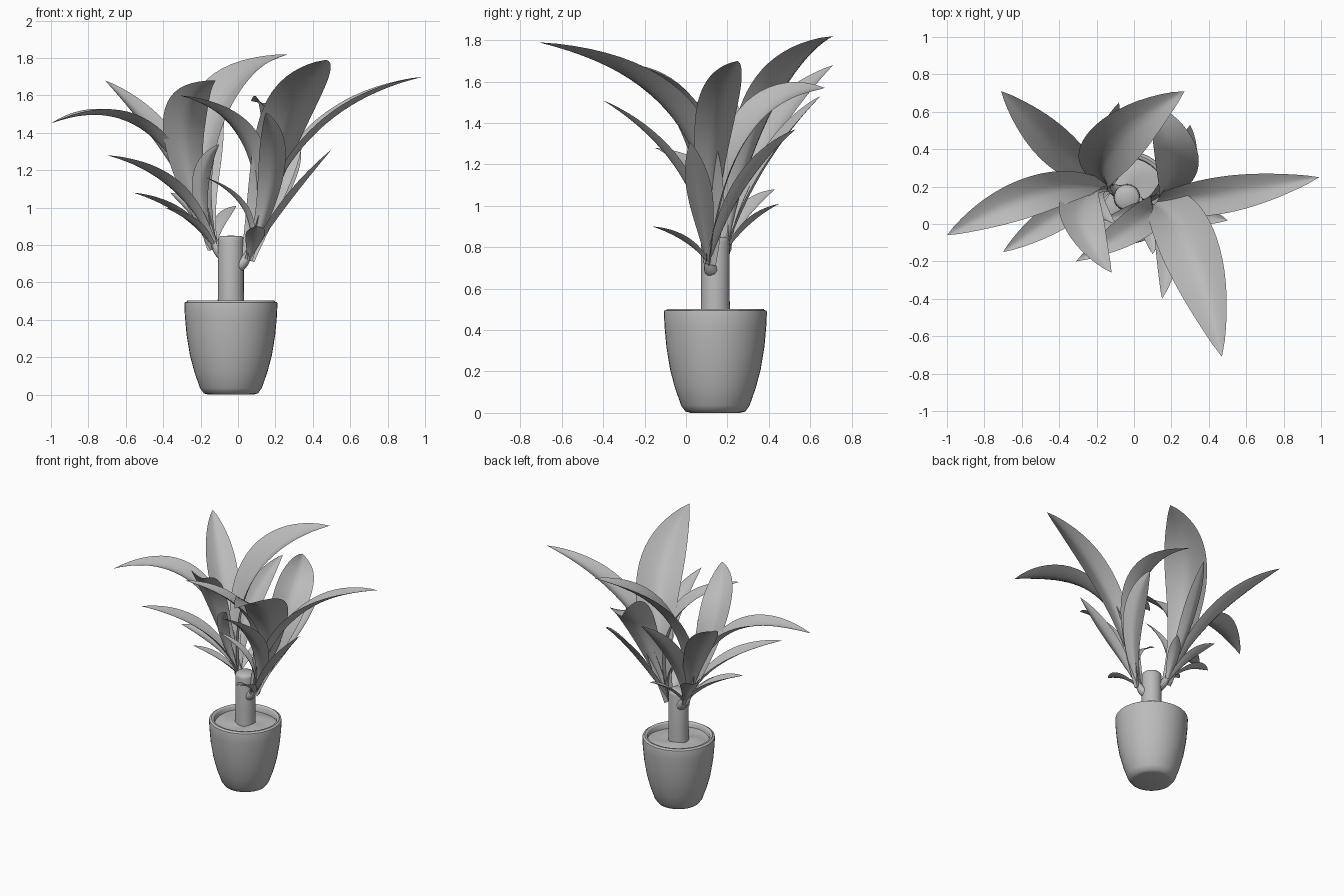
import bpy, bmesh, math
from mathutils import Vector, Matrix

if "Cube" in bpy.data.objects:
    bpy.data.objects.remove(bpy.data.objects["Cube"])

# one flat colour for the whole plant
grey = bpy.data.materials.new("plain grey")
grey.diffuse_color = (0.5, 0.5, 0.5, 1)
grey.use_nodes = True
grey.node_tree.nodes["Principled BSDF"].inputs["Base Color"].default_value = grey.diffuse_color

CX, CY = -0.038, 0.142   # pot and trunk axis


def finish(name, bm, angle=50):
    bmesh.ops.remove_doubles(bm, verts=bm.verts, dist=1e-5)
    me = bpy.data.meshes.new(name)
    bm.to_mesh(me)
    bm.free()
    for p in me.polygons:
        p.use_smooth = True
    me.set_sharp_from_angle(angle=math.radians(angle))
    me.materials.append(grey)
    ob = bpy.data.objects.new(name, me)
    bpy.context.collection.objects.link(ob)
    return ob


def skin(bm, rings, closed):
    rows = [[bm.verts.new(p) for p in ring] for ring in rings]
    for a, b in zip(rows, rows[1:]):
        n = len(a)
        for i in range(n if closed else n - 1):
            j = (i + 1) % n
            bm.faces.new((a[i], a[j], b[j], b[i]))


def lathe(name, profile, n=40, ripple=None):
    bm = bmesh.new()
    rings = []
    for r, z in profile:
        ring = []
        for i in range(n):
            a = 2 * math.pi * i / n
            dz = ripple(r, a) if ripple else 0
            ring.append((CX + r * math.cos(a), CY + r * math.sin(a), z + dz))
        rings.append(ring)
    skin(bm, rings, True)
    bmesh.ops.remove_doubles(bm, verts=bm.verts, dist=1e-5)
    bmesh.ops.dissolve_degenerate(bm, edges=bm.edges, dist=1e-6)
    return finish(name, bm)


def bezier(b, m, e, t):
    """Arc from b to e that passes through m halfway."""
    c = 2 * m - (b + e) / 2
    p = b * (1 - t) ** 2 + c * 2 * t * (1 - t) + e * t ** 2
    d = (c - b) * (1 - t) + (e - c) * t
    return p, d.normalized()


# pot with a stepped rim
lathe("pot", [(0, 0), (0.12, 0), (0.145, 0.007), (0.165, 0.035), (0.195, 0.12),
              (0.219, 0.21), (0.237, 0.32), (0.246, 0.42), (0.249, 0.485),
              (0.247, 0.494), (0.236, 0.497), (0.233, 0.503), (0.222, 0.503),
              (0.214, 0.495), (0.212, 0.44)])
# slightly lumpy soil
lathe("soil", [(0.213, 0.462), (0.17, 0.467), (0.12, 0.472), (0.05, 0.475)],
      ripple=lambda r, a: 0.006 * math.sin(3 * a + 30 * r))
# cut cane trunk
lathe("trunk", [(0.072, 0.45), (0.069, 0.55), (0.069, 0.825), (0.066, 0.84),
                (0.056, 0.849), (0, 0.85)], 28)


def shoot(name, a, m, b):
    """Short side branch carrying a leaf cluster."""
    bm = bmesh.new()
    rings = []
    for k in range(9):
        t = k / 8
        p, d = bezier(Vector(a), Vector(m), Vector(b), t)
        s = d.cross(Vector((0, 1, 0))).normalized()
        u = s.cross(d)
        r = 0.042 - 0.026 * t
        rings.append([p + r * (s * math.cos(q * math.pi / 6) + u * math.sin(q * math.pi / 6))
                      for q in range(12)])
    skin(bm, rings, True)
    finish(name, bm)


shoot("right_shoot", (-0.01, 0.13, 0.69), (0.03, 0.115, 0.71), (0.06, 0.11, 0.77))
shoot("left_shoot", (-0.07, 0.165, 0.75), (-0.11, 0.185, 0.785), (-0.14, 0.20, 0.85))


def leaf(name, base, mid, tip, w, roll=0, rows=24, cols=8):
    """Arching, cupped blade, narrow at the base and pointed at the tip."""
    base, mid, tip = Vector(base), Vector(mid), Vector(tip)
    plan = tip - base
    side = Vector((plan.y, -plan.x, 0)).normalized()
    bm = bmesh.new()
    rings = []
    for k in range(rows + 1):
        t = k / rows
        p, d = bezier(base, mid, tip, t)
        s = (side - d * side.dot(d)).normalized()
        s = Matrix.Rotation(roll, 3, d) @ s
        up = s.cross(d)
        half = w * (max(0, math.sin(math.pi * t ** 1.4)) ** 0.85 + 0.25 * (1 - t) ** 2)
        cup = 0.35 + 0.4 * (1 - t) ** 2
        ring = []
        for c in range(cols + 1):
            x = 2 * c / cols - 1
            ring.append(p + s * (x * half) + up * (cup * half * (abs(x) ** 1.4 - 0.3)))
        rings.append(ring)
    skin(bm, rings, False)
    finish(name, bm, 80)


# leaves: (point halfway along), (tip), half width, roll
right_leaves = [
    ((0.38, 0.14, 1.38), (0.99, 0.25, 1.70), 0.095, 0),
    ((0.26, -0.04, 1.43), (0.47, -0.71, 1.79), 0.15, 0),
    ((0.07, 0.04, 1.31), (-0.31, -0.20, 1.60), 0.085, 0),
    ((0.18, -0.03, 1.17), (0.15, -0.40, 1.51), 0.07, 0),
    ((0.22, 0.29, 1.36), (0.07, 0.67, 1.57), 0.12, 0.5),
    ((0.24, 0.28, 1.10), (0.30, 0.53, 1.37), 0.07, 0),
    ((0.25, 0.07, 1.01), (0.50, 0.02, 1.31), 0.06, 0),
    ((0.09, 0.00, 0.83), (0.10, -0.16, 0.90), 0.05, 0),
    ((0.04, 0.08, 0.98), (-0.17, 0.02, 1.16), 0.04, 0),
]
left_leaves = [
    ((-0.38, 0.38, 1.31), (-0.71, 0.71, 1.68), 0.10, 0),
    ((-0.14, 0.39, 1.49), (0.27, 0.71, 1.82), 0.14, 0),
    ((-0.48, 0.17, 1.41), (-1.00, -0.06, 1.45), 0.10, 0),
    ((-0.29, 0.08, 1.39), (-0.12, -0.26, 1.68), 0.11, 0),
    ((-0.17, 0.38, 1.20), (-0.08, 0.65, 1.53), 0.07, 0.4),
    ((-0.35, 0.08, 1.11), (-0.70, -0.15, 1.28), 0.075, 0),
    ((-0.31, 0.18, 0.97), (-0.56, 0.12, 1.08), 0.065, 0),
    ((-0.23, 0.11, 0.91), (-0.39, 0.02, 1.00), 0.045, 0),
    ((-0.20, 0.11, 1.11), (-0.10, 0.00, 1.34), 0.045, 0),
    ((-0.09, 0.31, 0.92), (-0.01, 0.45, 1.01), 0.04, 0),
    ((-0.24, 0.30, 0.97), (-0.36, 0.43, 1.08), 0.06, 0),
]
for i, (m, t, w, r) in enumerate(right_leaves):
    leaf(f"right_leaf_{i + 1}", (0.055, 0.11, 0.72), m, t, w, r)
for i, (m, t, w, r) in enumerate(left_leaves):
    leaf(f"left_leaf_{i + 1}", (-0.125, 0.19, 0.78), m, t, w, r)
